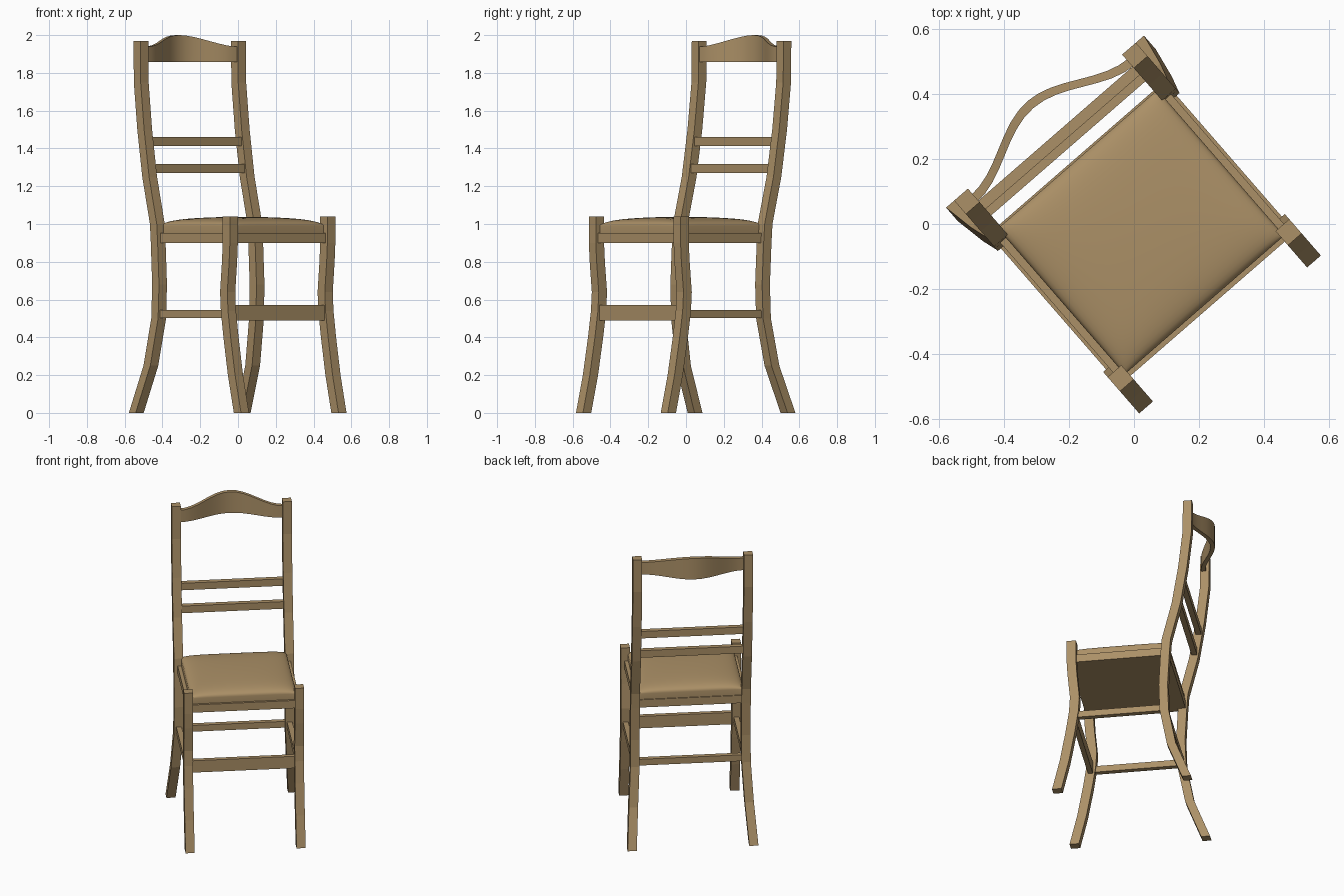
import bpy, bmesh, math
from mathutils import Matrix

if "Cube" in bpy.data.objects:
    bpy.data.objects.remove(bpy.data.objects["Cube"])

TURN = Matrix.Rotation(math.radians(41), 4, 'Z')   # the whole chair stands turned

wood = bpy.data.materials.new("warm brown wood")
wood.diffuse_color = (0.41, 0.28, 0.135, 1)
wood.use_nodes = True
wood.node_tree.nodes["Principled BSDF"].inputs["Base Color"].default_value = wood.diffuse_color


def finish(name, bm, smooth=False):
    bmesh.ops.recalc_face_normals(bm, faces=bm.faces)
    bm.transform(TURN)
    me = bpy.data.meshes.new(name)
    bm.to_mesh(me)
    bm.free()
    me.materials.append(wood)
    ob = bpy.data.objects.new(name, me)
    bpy.context.collection.objects.link(ob)
    if smooth:
        bpy.context.view_layer.objects.active = ob
        ob.select_set(True)
        bpy.ops.object.shade_smooth_by_angle(angle=math.radians(40))
        ob.select_set(False)
    return ob


def loft(name, rings, smooth=False):
    """Skin a list of four-point rings and cap both ends."""
    bm = bmesh.new()
    vs = [[bm.verts.new(p) for p in r] for r in rings]
    for a, b in zip(vs, vs[1:]):
        for i in range(4):
            j = (i + 1) % 4
            bm.faces.new((a[i], a[j], b[j], b[i]))
    bm.faces.new(vs[0])
    bm.faces.new(vs[-1])
    return finish(name, bm, smooth)


def box(name, x0, x1, y0, y1, z0, z1):
    return loft(name, [[(x0, y0, z), (x1, y0, z), (x1, y1, z), (x0, y1, z)] for z in (z0, z1)])


def leg(name, side, path, depth):
    """path: (outer x, front y, z) from floor to top."""
    rings = []
    for x, y, z in path:
        xo, xi = side * x, side * (x - 0.056)
        rings.append([(xo, y, z), (xi, y, z), (xi, y + depth, z), (xo, y + depth, z)])
    loft(name, rings)


front_path = [(.37, -.45, 0), (.37, -.402, .2), (.37, -.366, .4), (.37, -.345, .54),
              (.37, -.339, .64), (.37, -.354, .8), (.37, -.36, .9), (.37, -.36, 1.04)]
back_path = [(.403, .362, 0), (.385, .265, .25), (.371, .218, .5), (.37, .212, .68),
             (.37, .223, .9), (.37, .23, 1.0), (.37, .292, 1.25), (.37, .332, 1.5),
             (.37, .36, 1.75), (.37, .362, 1.968)]

for side, word in ((-1, "left"), (1, "right")):
    leg("front_leg_" + word, side, front_path, .058)
    leg("back_leg_" + word, side, back_path, .055)
    # side stretcher
    a, b = sorted((side * .325, side * .358))
    box("side_stretcher_" + word, a, b, -.31, .24, .503, .545)

# front board and back stretcher between the legs
box("front_stretcher", -.33, .33, -.335, -.305, .49, .57)
box("back_stretcher", -.33, .33, .228, .26, .503, .545)

# seat frame slab
box("seat_frame", -.348, .348, -.345, .27, .9, .952)

# back slats
box("lower_slat", -.33, .33, .308, .342, 1.27, 1.318)
box("upper_slat", -.33, .33, .334, .368, 1.413, 1.46)

# crest rail, bowed backwards with a raised middle
rings = []
N = 16
for i in range(N + 1):
    x = -.325 + .65 * i / N
    bell = .5 + .5 * math.cos(math.pi * x / .325)
    y = .395 + .105 * bell
    top = 1.938 + .062 * bell
    rings.append([(x, y - .028, 1.858), (x, y, 1.858), (x, y, top), (x, y - .028, top)])
loft("crest_rail", rings, True)

# padded seat: domed grid with walls down to the frame
bm = bmesh.new()
M = 28
ts = [math.sin(math.pi / 2 * (-1 + 2 * i / M)) for i in range(M + 1)]
grid = []
for t in ts:
    row = []
    for s in ts:
        f = max(0, (1 - s ** 6) * (1 - t ** 6))
        z = .99 + .036 * f ** .4 + .012 * (1 - s * s) * (1 - t * t)
        row.append(bm.verts.new((.325 * s, -.033 + .297 * t, z)))
    grid.append(row)
for j in range(M):
    for i in range(M):
        bm.faces.new((grid[j][i], grid[j][i + 1], grid[j + 1][i + 1], grid[j + 1][i]))
rim = [e for e in bm.edges if e.is_boundary]
new = bmesh.ops.extrude_edge_only(bm, edges=rim)["geom"]
for v in new:
    if isinstance(v, bmesh.types.BMVert):
        v.co.z = .95
bmesh.ops.holes_fill(bm, edges=[e for e in bm.edges if e.is_boundary], sides=0)
finish("seat_cushion", bm, True)
